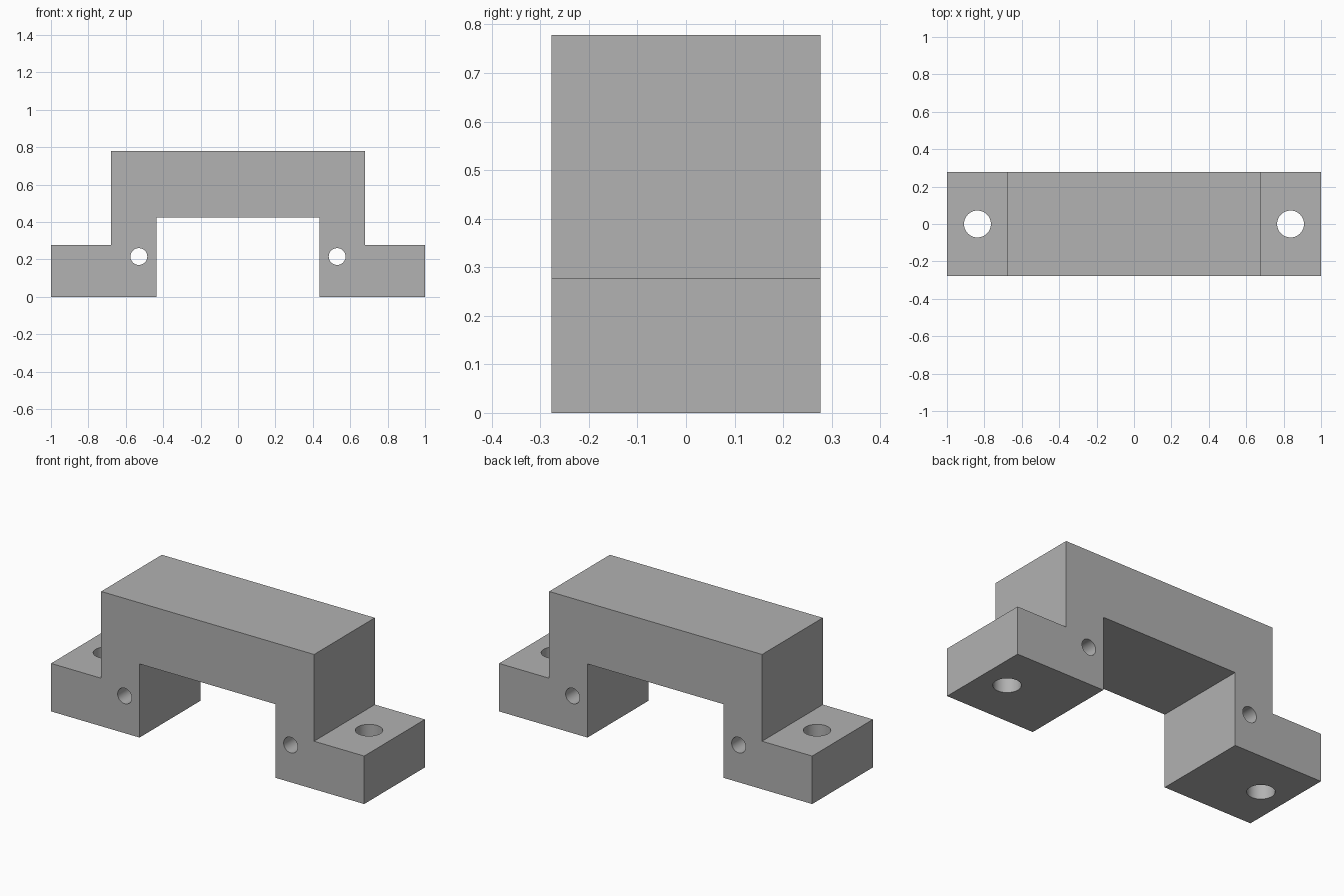
import bpy
import bmesh
from math import radians, pi
from mathutils import Matrix

cube = bpy.data.objects.get("Cube")
if cube:
    bpy.data.objects.remove(cube, do_unlink=True)

HALF_DEPTH = 0.277

grey = bpy.data.materials.new("plain grey")
grey.use_nodes = True
colour = (0.445, 0.445, 0.445, 1)
grey.diffuse_color = colour
grey.node_tree.nodes["Principled BSDF"].inputs["Base Color"].default_value = colour


def add_object(name, bm):
    bmesh.ops.recalc_face_normals(bm, faces=bm.faces)
    mesh = bpy.data.meshes.new(name)
    bm.to_mesh(mesh)
    bm.free()
    mesh.materials.append(grey)
    obj = bpy.data.objects.new(name, mesh)
    bpy.context.collection.objects.link(obj)
    return obj


# Bridge bracket: mirrored half profile extruded along its depth
half = [(0.435, 0.425), (0.435, 0), (1, 0), (1, 0.277), (0.68, 0.277), (0.68, 0.778)]
profile = half + [(-x, z) for x, z in reversed(half)]
bm = bmesh.new()
face = bm.faces.new([bm.verts.new((x, -HALF_DEPTH, z)) for x, z in profile])
side = bmesh.ops.extrude_face_region(bm, geom=[face])["geom"]
bmesh.ops.translate(bm, vec=(0, 2 * HALF_DEPTH, 0),
                    verts=[v for v in side if isinstance(v, bmesh.types.BMVert)])
bracket = add_object("bridge_bracket", bm)

# Hole cutters: vertical mounting holes and front-to-back cross holes
bm = bmesh.new()
for s in (-1, 1):
    mount = Matrix.Translation((s * 0.837, 0, 0.14))
    cross = Matrix.Translation((s * 0.53, 0, 0.215)) @ Matrix.Rotation(pi / 2, 4, "X")
    for matrix, radius, depth in ((mount, 0.072, 0.6), (cross, 0.045, 1)):
        bmesh.ops.create_cone(bm, cap_ends=True, segments=48, radius1=radius,
                              radius2=radius, depth=depth, matrix=matrix)
cutter = add_object("hole_cutters", bm)
cutter.hide_render = True

# Cut the holes and remove the helper
cut = bracket.modifiers.new("holes", "BOOLEAN")
cut.operation = "DIFFERENCE"
cut.solver = "EXACT"
cut.object = cutter
bpy.ops.object.select_all(action="DESELECT")
bracket.select_set(True)
bpy.context.view_layer.objects.active = bracket
bpy.ops.object.modifier_apply(modifier=cut.name)
bpy.data.objects.remove(cutter, do_unlink=True)
bpy.ops.object.shade_smooth_by_angle(angle=radians(30))
